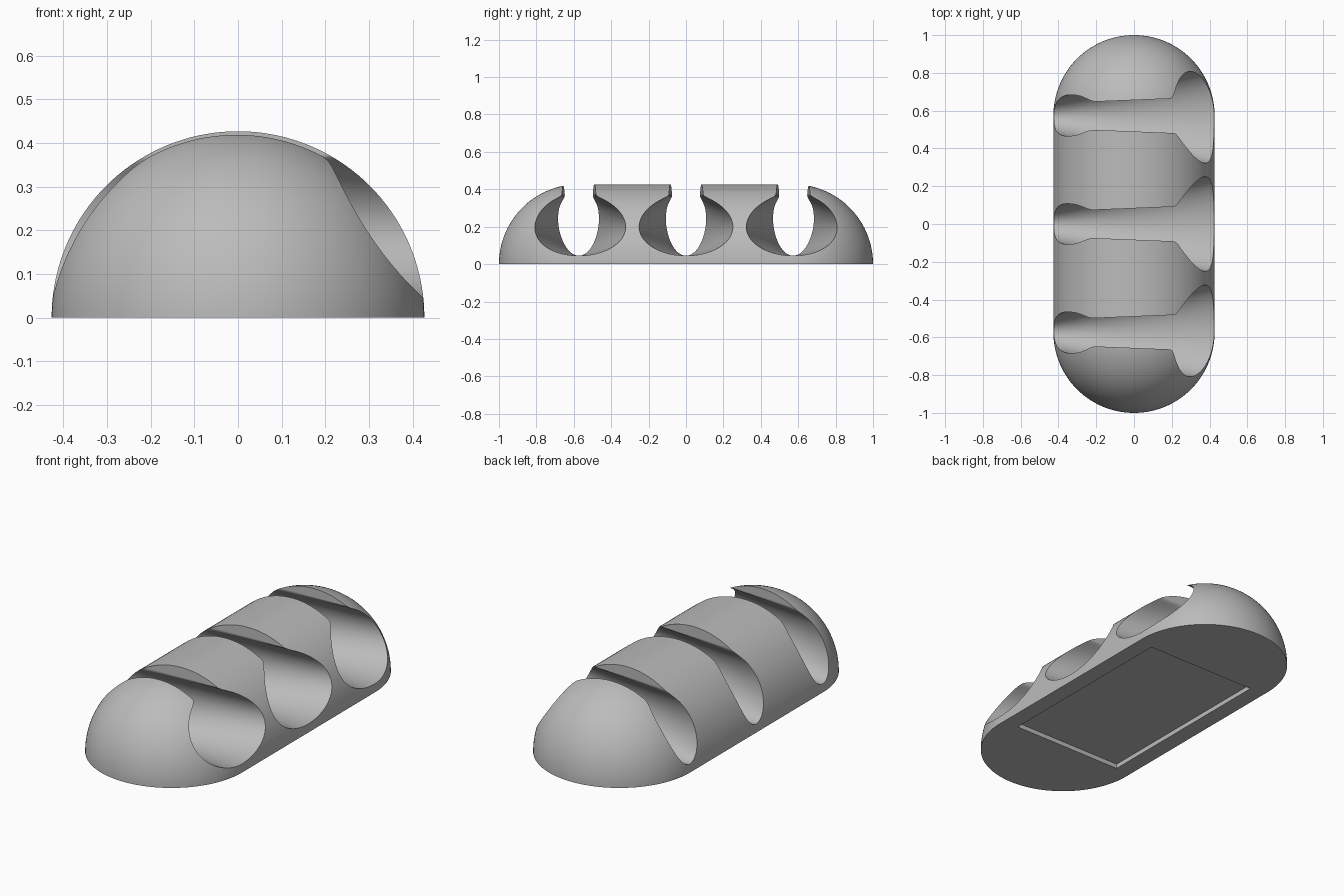
import bpy, bmesh, math

old = bpy.data.objects.get("Cube")
if old:
    bpy.data.objects.remove(old, do_unlink=True)

R = 0.427            # radius of the rounded body
END = 1 - R          # centre of each domed end
FLOOR, MID = 0.045, 0.21

grey = bpy.data.materials.new("plain_grey")
grey.use_nodes = True
grey.diffuse_color = (0.5, 0.5, 0.5, 1)
grey.node_tree.nodes["Principled BSDF"].inputs["Base Color"].default_value = (0.5, 0.5, 0.5, 1)


def loft(name, rings):
    """Skin a closed solid over equal-sized rings of points."""
    bm = bmesh.new()
    rows = [[bm.verts.new(p) for p in ring] for ring in rings]
    n = len(rows[0])
    for a, b in zip(rows, rows[1:]):
        for i in range(n):
            j = (i + 1) % n
            bm.faces.new((a[i], a[j], b[j], b[i]))
    bm.faces.new(rows[0])
    bm.faces.new(rows[-1])
    bmesh.ops.recalc_face_normals(bm, faces=bm.faces)
    mesh = bpy.data.meshes.new(name)
    bm.to_mesh(mesh)
    bm.free()
    obj = bpy.data.objects.new(name, mesh)
    bpy.context.collection.objects.link(obj)
    mesh.materials.append(grey)
    return obj


def body_ring(y, r, steps=72):
    arc = [math.pi * i / steps for i in range(steps + 1)]
    return [(r * math.cos(a), y, r * math.sin(a)) for a in arc]


def half_width(x, z):
    """Oval channel flaring towards +x, blended into a narrow slot above."""
    oval = 0.178 + 0.194 * x
    t = (z - MID) / (MID - FLOOR)
    oval *= math.sqrt(max(0, 1 - t * t))
    k = min(1, max(0, t / 0.55))
    slot = (0.083 + 0.04 * x) * k * k * (3 - 2 * k)
    return max(0.001, (oval ** 6 + slot ** 6) ** (1 / 6))


def groove_ring(x, y):
    depth = MID - FLOOR
    zs = [MID - depth * math.cos(math.pi * i / 40) for i in range(41)]
    zs += [0.39, 0.41, 0.5]
    side = [(half_width(x, z), z) for z in zs]
    return ([(x, y + w, z) for w, z in side]
            + [(x, y - w, z) for w, z in reversed(side)])


# Half-capsule body
angles = [math.radians(2.5 * i) for i in range(36)] + [math.radians(89.8)]
front = [body_ring(-END - R * math.sin(a), R * math.cos(a)) for a in reversed(angles)]
back = [body_ring(END + R * math.sin(a), R * math.cos(a)) for a in angles]
body = loft("holder_body", front + back)

# Three flared grooves
cutters = [loft("groove_cutter", [groove_ring(-0.5 + i / 30, y) for i in range(31)])
           for y in (-END, 0, END)]

# Shallow rectangular recess underneath
W, L, D = 0.335, 0.54, 0.025
cutters.append(loft("recess_cutter", [
    [(-W, -L, z), (W, -L, z), (W, L, z), (-W, L, z)] for z in (-0.1, D)]))

bpy.context.view_layer.objects.active = body
for cutter in cutters:
    cutter.hide_render = True
    cut = body.modifiers.new("cut", 'BOOLEAN')
    cut.operation = 'DIFFERENCE'
    cut.solver = 'EXACT'
    cut.object = cutter
    bpy.ops.object.modifier_apply(modifier=cut.name)
    bpy.data.objects.remove(cutter, do_unlink=True)

bpy.ops.object.select_all(action='DESELECT')
body.select_set(True)
bpy.ops.object.shade_smooth_by_angle(angle=math.radians(30))
